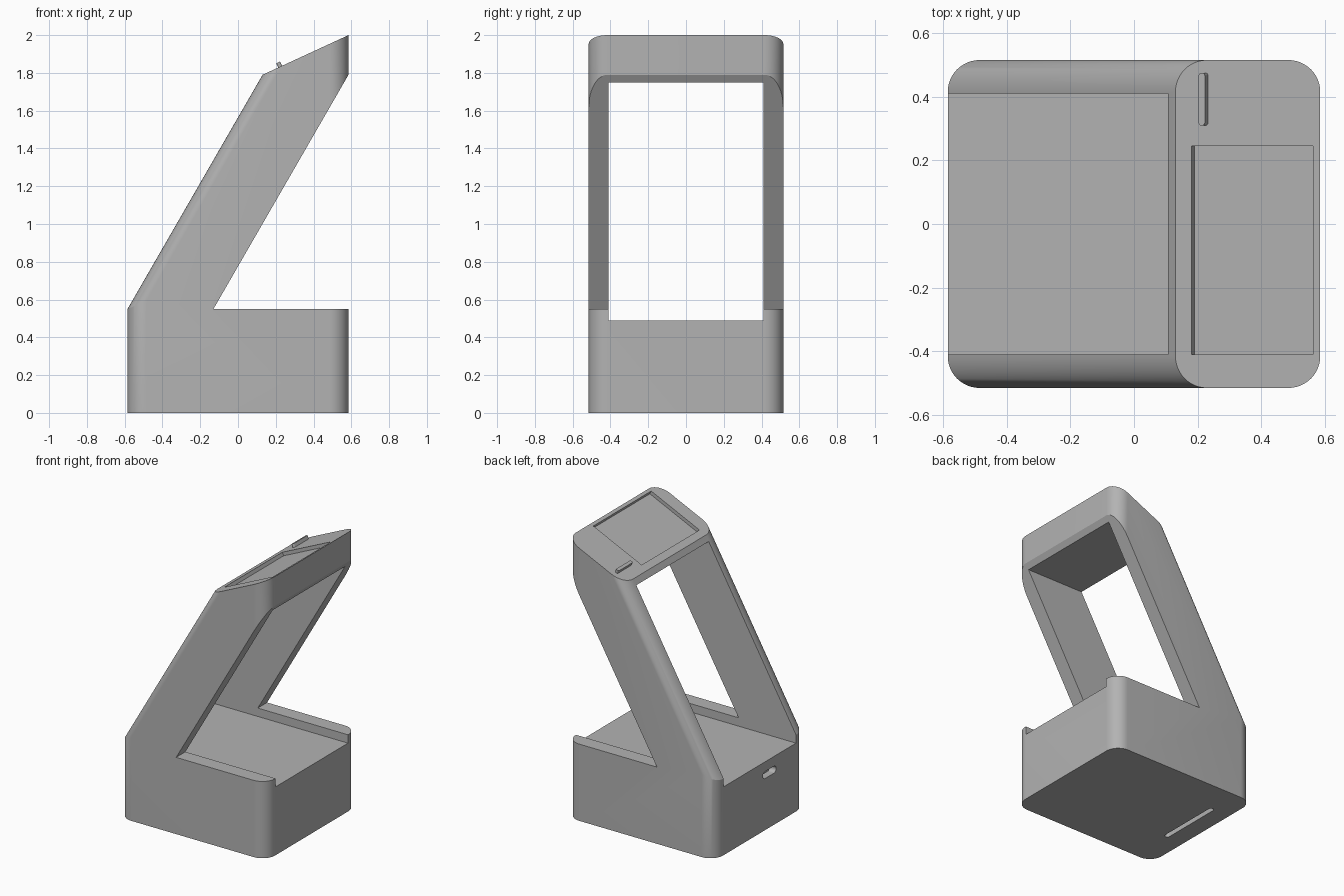
import bpy, bmesh, math
from mathutils import Matrix, Vector

cube = bpy.data.objects.get("Cube")
if cube:
    bpy.data.objects.remove(cube, do_unlink=True)

grey = bpy.data.materials.new("plain grey")
grey.use_nodes = True
COLOUR = (0.45, 0.45, 0.45, 1)
grey.diffuse_color = COLOUR
grey.node_tree.nodes["Principled BSDF"].inputs["Base Color"].default_value = COLOUR

HX, HY, R = 0.585, 0.515, 0.1        # half length, half width, corner radius
TOP_X, TOP_Z, LEDGE = 0.13, 1.79, 0.55
TILT = math.atan2(2.0 - TOP_Z, HX - TOP_X)
RISE = math.tan(TILT)
LEAN = (TOP_Z - LEDGE) / (TOP_X + HX)
INNER_X = HX - (TOP_Z - LEDGE) / LEAN


def finish(bm, name):
    bmesh.ops.recalc_face_normals(bm, faces=bm.faces)
    mesh = bpy.data.meshes.new(name)
    bm.to_mesh(mesh)
    bm.free()
    obj = bpy.data.objects.new(name, mesh)
    bpy.context.collection.objects.link(obj)
    mesh.materials.append(grey)
    return obj


def activate(obj):
    bpy.ops.object.select_all(action="DESELECT")
    obj.select_set(True)
    bpy.context.view_layer.objects.active = obj


def block(name, size, centre, tilt=0.0, round_axis=None, radius=0.0):
    """Box, optionally tilted about y, with the edges along one axis rounded."""
    bm = bmesh.new()
    bmesh.ops.create_cube(bm, size=1)
    bmesh.ops.scale(bm, vec=size, verts=bm.verts)
    if round_axis is not None:
        edges = [e for e in bm.edges
                 if abs((e.verts[0].co - e.verts[1].co).normalized()[round_axis]) > 0.9]
        bmesh.ops.bevel(bm, geom=edges, offset=radius, segments=6,
                        profile=0.5, affect="EDGES")
    bm.transform(Matrix.Translation(centre) @ Matrix.Rotation(-tilt, 4, "Y"))
    return finish(bm, name)


def cut(target, cutter):
    cutter.hide_render = True
    mod = target.modifiers.new("cut", "BOOLEAN")
    mod.operation = "DIFFERENCE"
    mod.solver = "EXACT"
    mod.object = cutter
    activate(target)
    bpy.ops.object.modifier_apply(modifier=mod.name)
    bpy.data.objects.remove(cutter, do_unlink=True)


def side_profile(d):
    """Side outline with its front and back ends drawn in by d."""
    lift = RISE * d
    return [(-HX + d, 0), (HX - d, 0), (HX - d, LEDGE), (INNER_X, LEDGE),
            (HX - d, TOP_Z - LEAN * d), (HX - d, 2.0 - lift),
            (TOP_X + d, TOP_Z + lift), (-HX + d, LEDGE + lift)]


def on_head(x, y, height):
    """Point at a height above the sloping top face."""
    foot = Vector((x, y, TOP_Z + RISE * (x - TOP_X)))
    return foot + Vector((-math.sin(TILT), 0, math.cos(TILT))) * height


# Body: side outlines stacked across the width, drawn in to round the corners
STEPS = 12
half = [(HY - R + R * math.sin(a), R * (1 - math.cos(a)))
        for a in (math.pi / 2 * i / STEPS for i in range(STEPS + 1))]
slices = [(-y, d) for y, d in reversed(half)] + half
bm = bmesh.new()
rings = [[bm.verts.new((x, y, z)) for x, z in side_profile(d)] for y, d in slices]
for a, b in zip(rings, rings[1:]):
    for i in range(len(a)):
        j = (i + 1) % len(a)
        bm.faces.new((a[i], a[j], b[j], b[i]))
bm.faces.new(rings[0])
bm.faces.new(rings[-1])
body = finish(bm, "stand_body")

# Opening between the two legs, down to the tray floor
cut(body, block("opening_cutter", (3, 0.82, 1.26), (0, 0, 1.12)))

# Shallow screen recess in the sloping head
cut(body, block("screen_cutter", (0.383 / math.cos(TILT), 0.655, 0.05),
                on_head(0.3715, -0.0825, 0), TILT))

# Rounded port in the end wall and long slot underneath
cut(body, block("port_cutter", (0.1, 0.15, 0.05), (-HX, -0.11, 0.395),
                round_axis=0, radius=0.024))
cut(body, block("slot_cutter", (0.035, 0.48, 0.16), (-0.44, 0.04, 0),
                round_axis=2, radius=0.017))

# Raised bar button beside the screen
button = block("button", (0.022, 0.166, 0.05), on_head(0.223, 0.392, 0),
               TILT, round_axis=2, radius=0.0105)

for obj in (body, button):
    activate(obj)
    bpy.ops.object.shade_smooth_by_angle(angle=math.radians(25))
